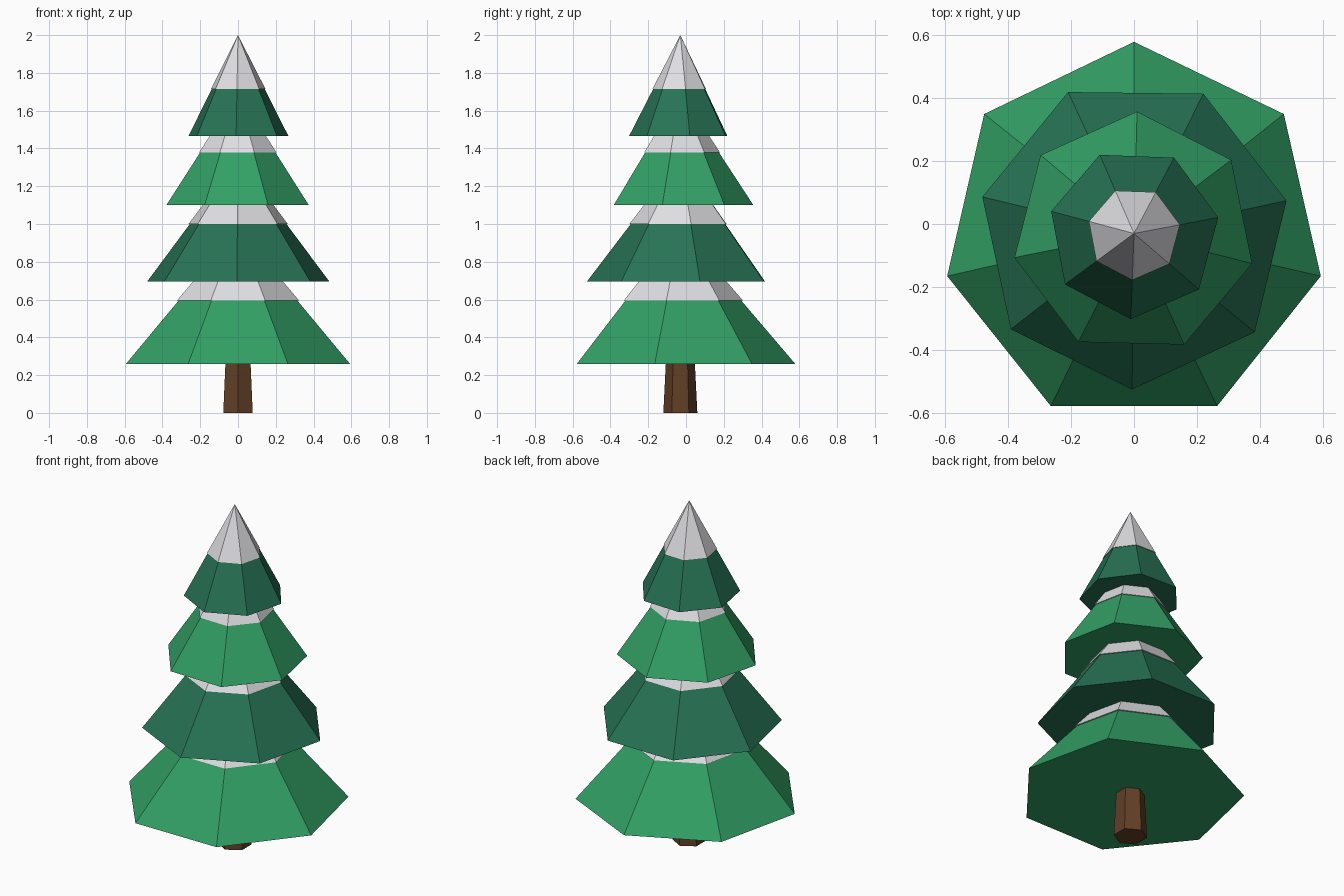
import bpy
import math

cube = bpy.data.objects.get("Cube")
if cube:
    bpy.data.objects.remove(cube, do_unlink=True)

AXIS_Y = -0.03


def material(name, rgb):
    mat = bpy.data.materials.new(name)
    mat.use_nodes = True
    mat.diffuse_color = (*rgb, 1)
    mat.node_tree.nodes["Principled BSDF"].inputs["Base Color"].default_value = (*rgb, 1)
    return mat


light_green = material("light green", (0.032, 0.35, 0.13))
dark_green = material("dark green", (0.02, 0.17, 0.09))
snow = material("snow white", (0.74, 0.74, 0.77))
bark = material("bark brown", (0.12, 0.05, 0.02))


def cone(name, sides, r_low, r_high, z_low, z_high, turn, mat):
    """Flat-shaded cone between two heights on the tree axis."""
    bpy.ops.mesh.primitive_cone_add(
        vertices=sides, radius1=r_low, radius2=r_high, depth=z_high - z_low,
        location=(0, AXIS_Y, (z_low + z_high) / 2), rotation=(0, 0, turn))
    obj = bpy.context.object
    obj.name = name
    obj.data.materials.append(mat)
    return obj


# Tapered six-sided trunk, running up into the lowest branches
cone("trunk", 6, 0.09, 0.074, 0, 0.32, 0, bark)

# Four branch tiers, each turned a little further, with a snow cap on top
tiers = [(0.26, 0.608, 0.713), (0.695, 0.495, 0.649),
         (1.10, 0.387, 0.591), (1.465, 0.272, 0.53)]
for i, (z, radius, height) in enumerate(tiers):
    turn = math.radians(25 * i)
    green = dark_green if i % 2 else light_green
    cone(f"branch_tier_{i + 1}", 7, radius, 0, z, z + height, turn, green)
    cone(f"snow_cap_{i + 1}", 7, radius * 0.545, 0,
         z + height * 0.47, z + height + 0.005, turn, snow)
